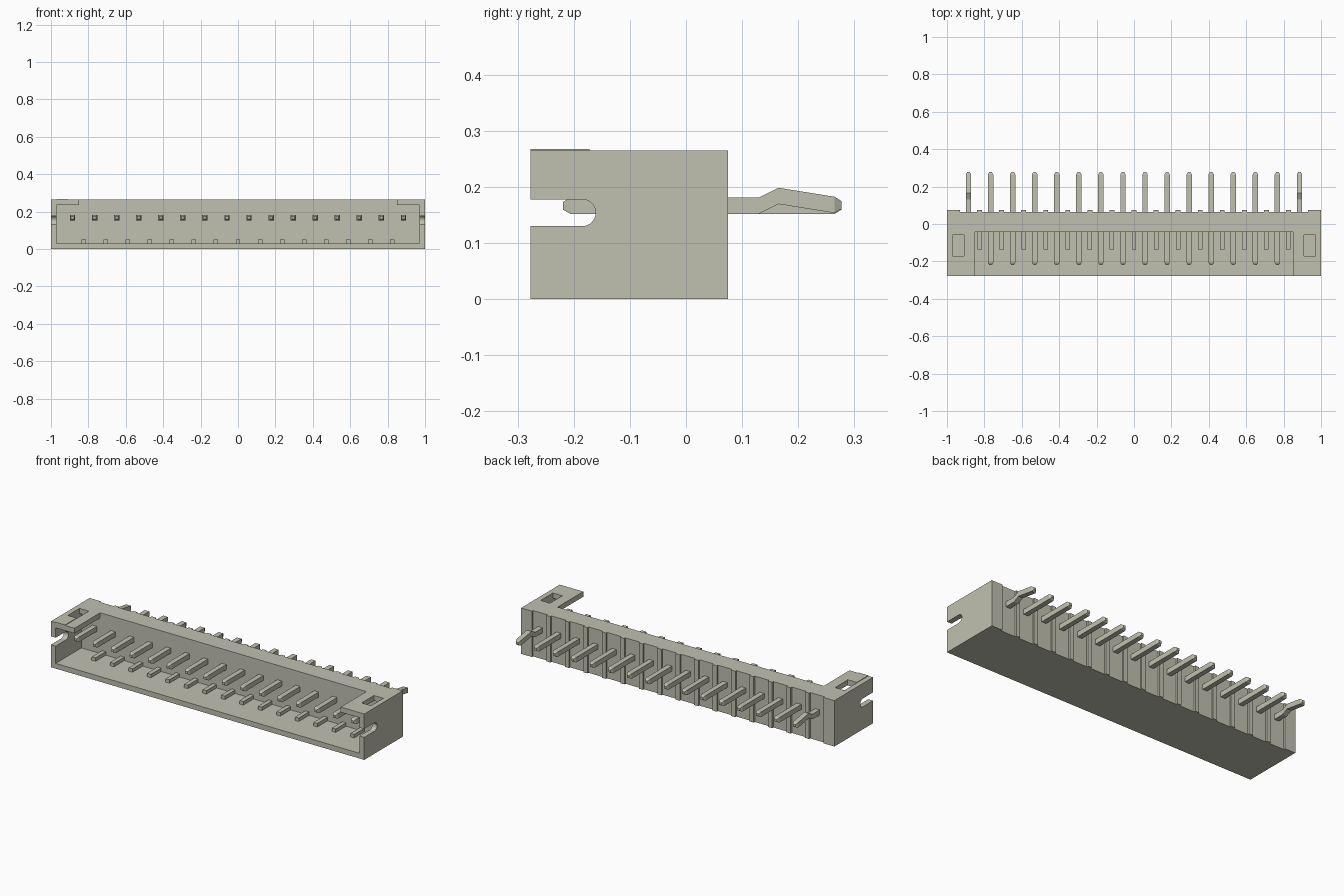
import bpy, bmesh, math
from mathutils import Vector

cube = bpy.data.objects.get("Cube")
if cube:
    bpy.data.objects.remove(cube, do_unlink=True)

plastic = bpy.data.materials.new("warm_grey")
plastic.use_nodes = True
COLOR = (0.53, 0.53, 0.435, 1)
plastic.diffuse_color = COLOR
plastic.node_tree.nodes["Principled BSDF"].inputs["Base Color"].default_value = COLOR

COUNT, PITCH = 16, 0.118
PIN_X = [(i - (COUNT - 1) / 2) * PITCH for i in range(COUNT)]


def loft(name, sections):
    """Closed solid through a list of equal-length point loops."""
    bm = bmesh.new()
    rings = [[bm.verts.new(p) for p in s] for s in sections]
    n = len(rings[0])
    for a, b in zip(rings, rings[1:]):
        for i in range(n):
            j = (i + 1) % n
            bm.faces.new((a[i], a[j], b[j], b[i]))
    bm.faces.new(rings[0])
    bm.faces.new(rings[-1])
    bmesh.ops.recalc_face_normals(bm, faces=bm.faces)
    mesh = bpy.data.meshes.new(name)
    bm.to_mesh(mesh)
    bm.free()
    mesh.materials.append(plastic)
    ob = bpy.data.objects.new(name, mesh)
    bpy.context.collection.objects.link(ob)
    return ob


def box(name, x, y, z):
    def ring(h):
        return [(x[0], y[0], h), (x[1], y[0], h), (x[1], y[1], h), (x[0], y[1], h)]
    return loft(name, [ring(z[0]), ring(z[1])])


def carve(ob, cutters):
    """Subtract the cutters, keep the result as plain mesh."""
    for c in cutters:
        c.hide_render = True
        mod = ob.modifiers.new("cut", 'BOOLEAN')
        mod.operation = 'DIFFERENCE'
        mod.solver = 'EXACT'
        mod.object = c
    bpy.context.view_layer.update()
    graph = bpy.context.evaluated_depsgraph_get()
    mesh = bpy.data.meshes.new_from_object(ob.evaluated_get(graph))
    ob.modifiers.clear()
    ob.data = mesh
    for c in cutters:
        bpy.data.objects.remove(c, do_unlink=True)


# Housing: block with open front, open top middle, latch windows and side slots
housing = box("housing", (-1, 1), (-0.277, 0.075), (0, 0.265))
cutters = [
    box("cavity_cutter", (-0.97, 0.97), (-0.4, -0.043), (0.03, 0.235)),
    box("top_cutter", (-0.85, 0.85), (-0.4, -0.043), (0.2, 0.4)),
]
for s in (-1, 1):
    cutters.append(box("window_cutter", (s * 0.94 - 0.03, s * 0.94 + 0.03),
                       (-0.172, -0.06), (0.2, 0.4)))

# Round-ended slot through both side walls
slot_r, slot_y, slot_z = 0.024, -0.185, 0.154
slot = [(-0.4, slot_z - slot_r)]
for i in range(17):
    a = math.pi * (i / 16 - 0.5)
    slot.append((slot_y + slot_r * math.cos(a), slot_z + slot_r * math.sin(a)))
slot.append((-0.4, slot_z + slot_r))
cutters.append(loft("slot_cutter", [[(x, y, z) for y, z in slot] for x in (-1.1, 1.1)]))

# Shallow grooves down the back, one behind each pin
for x in PIN_X:
    cutters.append(box("groove_cutter", (x - 0.046, x + 0.046), (0.065, 0.2), (-0.1, 0.4)))
carve(housing, cutters)

# Thin pad in front of one latch window
box("marker_pad", (-0.97, -0.91), (-0.277, -0.172), (0.26, 0.268))

# Short ribs on the cavity floor between the pins
for i, x in enumerate(PIN_X[:-1]):
    m = x + PITCH / 2
    box(f"floor_rib_{i + 1}", (m - 0.012, m + 0.012), (-0.137, -0.035), (0.02, 0.05))

# Square pins with chamfered ends; the two outer tails are kinked upward
HALF, TIP, MID = 0.0145, 0.007, 0.1665
FRONT = [(-0.219, MID, TIP), (-0.206, MID, HALF)]
STRAIGHT = [(0.265, MID, HALF), (0.277, MID, TIP)]
KINKED = [(0.13, MID, HALF), (0.165, 0.184, HALF), (0.265, 0.168, HALF), (0.277, 0.168, TIP)]
for i, x in enumerate(PIN_X):
    tail = KINKED if i in (0, COUNT - 1) else STRAIGHT
    loft(f"pin_{i + 1}", [
        [Vector((x + h * sx, y, z + h * sz)) for sx, sz in ((-1, -1), (1, -1), (1, 1), (-1, 1))]
        for y, z, h in FRONT + tail])
